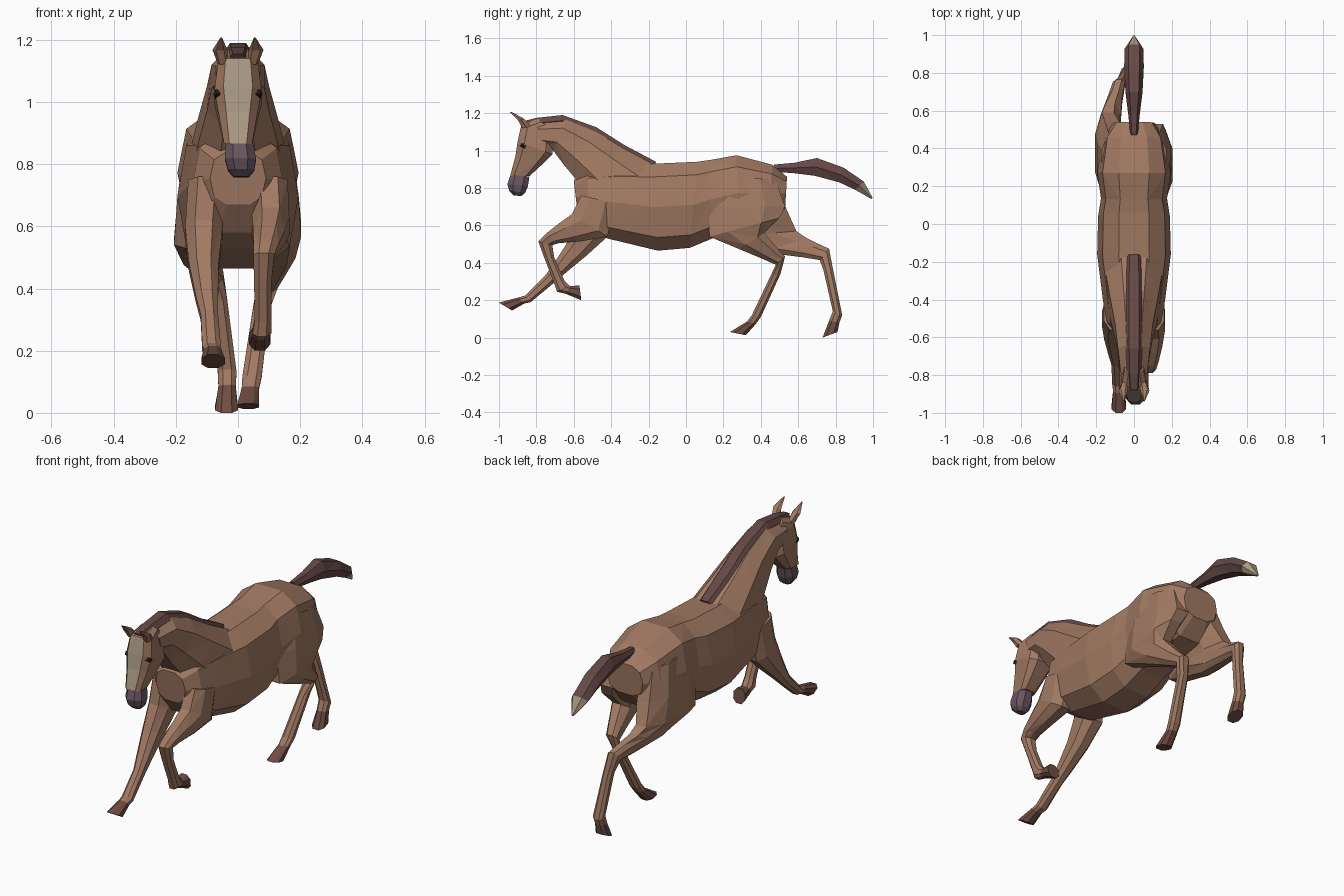
import bpy, bmesh, math


def material(name, rgb):
    m = bpy.data.materials.new(name)
    m.diffuse_color = (*rgb, 1)
    return m


COAT = material("coat", (0.36, 0.195, 0.125))
HAIR = material("hair", (0.13, 0.065, 0.06))
HOOF = material("hoof", (0.16, 0.075, 0.055))
NOSE = material("nose", (0.14, 0.09, 0.115))
PALE = material("pale", (0.40, 0.32, 0.23))
DARK = material("dark", (0.02, 0.012, 0.01))


def sgnpow(v, p):
    return math.copysign(abs(v) ** p, v)


def loft(name, stations, mat, n=8, p=0.85, stripe=None, stripe_rows=()):
    """Skin rings; station = (x, half width, front/top y, z, back/bottom y, z)."""
    angles = [math.tau * (i + 0.5) / n for i in range(n)]
    cu = [sgnpow(math.cos(a), p) for a in angles]
    cv = [sgnpow(math.sin(a), p) for a in angles]
    mu, mv = max(cu), max(cv)
    bm = bmesh.new()
    rings = []
    for x, w, y1, z1, y2, z2 in stations:
        rings.append([bm.verts.new((x + w * v / mv,
                                    (y1 + y2) / 2 + (y1 - y2) / 2 * u / mu,
                                    (z1 + z2) / 2 + (z1 - z2) / 2 * u / mu))
                      for u, v in zip(cu, cv)])
    for r, (a, b) in enumerate(zip(rings, rings[1:])):
        for i in range(n):
            j = (i + 1) % n
            f = bm.faces.new((a[i], a[j], b[j], b[i]))
            if i == n - 1 and r in stripe_rows:
                f.material_index = 1
    bm.faces.new(rings[0])
    bm.faces.new(rings[-1])
    # planar facets
    bmesh.ops.connect_verts_nonplanar(bm, angle_limit=0.02, faces=bm.faces[:])
    bmesh.ops.recalc_face_normals(bm, faces=bm.faces[:])
    me = bpy.data.meshes.new(name)
    bm.to_mesh(me)
    bm.free()
    me.materials.append(mat)
    if stripe:
        me.materials.append(stripe)
    ob = bpy.data.objects.new(name, me)
    bpy.context.collection.objects.link(ob)
    return ob


# Torso, chest to rump
torso = [(0, .09, -.60, .84, -.58, .67), (0, .145, -.53, .90, -.51, .58),
         (0, .165, -.38, .92, -.42, .53), (0, .195, -.17, .93, -.15, .465),
         (0, .19, .06, .94, .02, .48), (0, .175, .13, .95, .14, .53),
         (0, .195, .27, .975, .28, .57), (0, .165, .46, .925, .45, .60),
         (0, .11, .54, .86, .53, .69)]
loft("torso", torso, COAT, n=10, p=0.75)

# Neck, withers to poll
neck = [(0, .15, -.17, .925, -.48, .70), (0, .125, -.33, 1.01, -.575, .83),
        (0, .10, -.48, 1.10, -.65, .92), (0, .085, -.64, 1.165, -.71, 1.0),
        (0, .07, -.80, 1.15, -.76, 1.02)]
loft("neck", neck, COAT, p=0.9)

# Mane along the crest of the neck
mane = [(0, .04, -.16, .94, -.18, .90), (0, .05, -.33, 1.03, -.36, .98),
        (0, .048, -.48, 1.125, -.51, 1.07), (0, .046, -.66, 1.19, -.67, 1.13),
        (0, .04, -.80, 1.175, -.79, 1.12), (0, .03, -.88, 1.155, -.85, 1.12)]
loft("mane", mane, HAIR, n=6)

# Head with a pale blaze down the face, then the muzzle
head = [(0, .05, -.79, 1.17, -.70, 1.09), (0, .065, -.88, 1.14, -.715, 1.06),
        (0, .076, -.90, 1.05, -.715, .98), (0, .062, -.912, .97, -.77, .925),
        (0, .045, -.94, .865, -.835, .865)]
loft("head", head, COAT, p=0.55, stripe=PALE, stripe_rows=(1, 2, 3))
muzzle = [(.005, .044, -.94, .867, -.837, .862), (.008, .05, -.955, .82, -.845, .81),
          (.01, .042, -.945, .785, -.86, .775), (.01, .025, -.92, .76, -.88, .757)]
loft("muzzle", muzzle, NOSE)

# Ears and eyes
for s, side in ((1, "right"), (-1, "left")):
    loft("ear_" + side, [(s * .048, .018, -.875, 1.12, -.83, 1.13),
                         (s * .058, .024, -.90, 1.165, -.865, 1.17),
                         (s * .054, .003, -.94, 1.205, -.935, 1.208)], COAT, n=6)
    loft("eye_" + side, [(s * .062, .012, -.89, 1.025, -.875, 1.015),
                         (s * .066, .013, -.878, 1.04, -.868, 1.01),
                         (s * .064, .010, -.855, 1.03, -.85, 1.02)], DARK, n=6)

# Streaming tail with a pale tip
tail = [(0, .02, .47, .925, .48, .885), (0, .03, .58, .935, .57, .88),
        (0, .045, .70, .96, .69, .865), (0, .052, .84, .91, .82, .83),
        (0, .05, .95, .835, .905, .79)]
loft("tail", tail, HAIR, n=6)
loft("tail_tip", [tail[-1], (0, .006, .998, .748, .99, .742)], PALE, n=6)

# Legs: the last two stations of each form the hoof
front_right = [(.10, .06, -.56, .76, -.38, .72), (.105, .06, -.61, .66, -.42, .54),
               (.10, .05, -.68, .61, -.56, .515), (.09, .04, -.75, .555, -.68, .505),
               (.083, .034, -.79, .515, -.715, .495), (.08, .028, -.755, .42, -.705, .43),
               (.08, .027, -.705, .29, -.65, .305), (.077, .03, -.69, .245, -.63, .283),
               (.072, .027, -.645, .235, -.615, .275), (.07, .035, -.56, .20, -.57, .28)]
front_left = [(-.10, .06, -.56, .76, -.38, .72), (-.11, .06, -.58, .62, -.42, .54),
              (-.11, .048, -.64, .50, -.53, .44), (-.10, .036, -.71, .39, -.645, .345),
              (-.092, .028, -.755, .33, -.715, .285), (-.085, .03, -.86, .225, -.83, .19),
              (-.082, .028, -.895, .215, -.865, .182), (-.08, .038, -1.0, .187, -.93, .145)]
hind_right = [(.10, .07, .16, .88, .48, .84), (.115, .08, .12, .70, .53, .70),
              (.135, .068, .125, .54, .50, .64), (.13, .055, .28, .475, .42, .56),
              (.11, .04, .40, .425, .49, .475), (.095, .033, .48, .39, .53, .435),
              (.075, .027, .452, .33, .505, .34), (.045, .031, .352, .12, .40, .11),
              (.04, .028, .325, .085, .375, .075), (.033, .035, .235, .03, .32, .013)]
hind_left = [(-.10, .07, .16, .88, .48, .84), (-.115, .08, .13, .70, .54, .68),
             (-.138, .068, .16, .53, .59, .57), (-.125, .05, .42, .455, .64, .535),
             (-.10, .038, .62, .43, .70, .505), (-.08, .032, .715, .415, .765, .475),
             (-.06, .026, .735, .36, .787, .36), (-.035, .03, .785, .14, .835, .12),
             (-.035, .028, .765, .09, .82, .08), (-.037, .037, .73, .0, .81, .03)]
for name, leg in (("front_leg_right", front_right), ("front_leg_left", front_left),
                  ("hind_leg_right", hind_right), ("hind_leg_left", hind_left)):
    loft(name, leg[:-1], COAT)
    loft(name + "_hoof", leg[-2:], HOOF)
